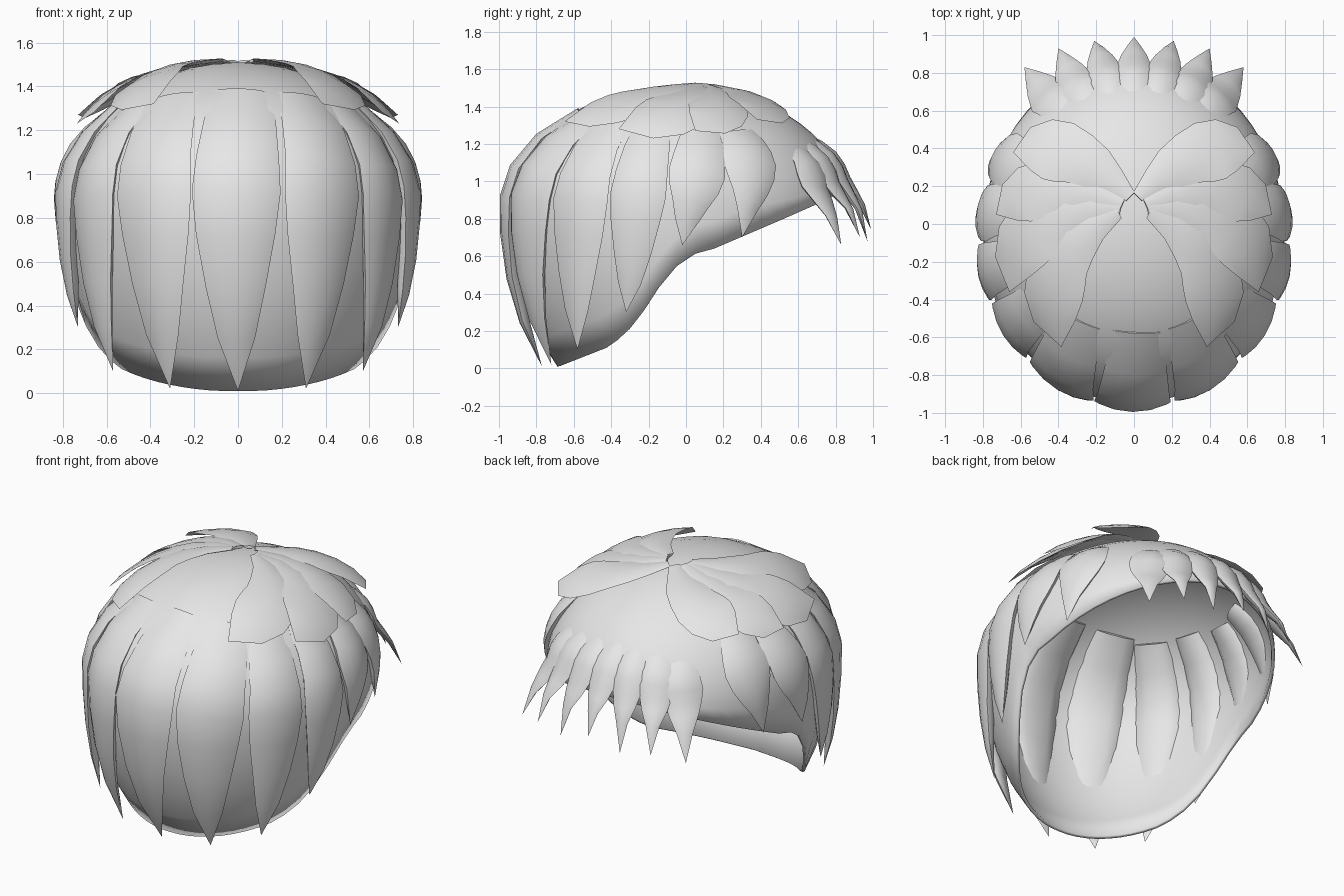
import bpy, bmesh, math
from mathutils import Vector

if "Cube" in bpy.data.objects:
    bpy.data.objects.remove(bpy.data.objects["Cube"])

C = Vector((0, -0.05, 0.85))          # centre of the head form

mat = bpy.data.materials.new("light_grey")
mat.diffuse_color = (0.8, 0.8, 0.8, 1)
mat.use_nodes = True
mat.node_tree.nodes["Principled BSDF"].inputs["Base Color"].default_value = mat.diffuse_color


def radii(d):
    return Vector((0.8, 0.92 if d.y > 0 else 0.9, 0.66 if d.z > 0 else 1.19))


def to_unit(p):
    """Head space to unit-sphere space."""
    d = Vector(p) - C
    r = radii(d)
    return Vector((d.x / r.x, d.y / r.y, d.z / r.z))


def to_head(q):
    r = radii(q)
    return C + Vector((q.x * r.x, q.y * r.y, q.z * r.z))


def table(pts, t):
    if t <= pts[0][0]:
        return pts[0][1]
    for (a, va), (b, vb) in zip(pts, pts[1:]):
        if t <= b:
            return va + (vb - va) * (t - a) / (b - a)
    return pts[-1][1]


def finish(name, bm, angle):
    bmesh.ops.remove_doubles(bm, verts=bm.verts, dist=0.0005)
    bmesh.ops.recalc_face_normals(bm, faces=bm.faces)
    me = bpy.data.meshes.new(name)
    bm.to_mesh(me)
    bm.free()
    me.materials.append(mat)
    ob = bpy.data.objects.new(name, me)
    bpy.context.collection.objects.link(ob)
    bpy.context.view_layer.objects.active = ob
    ob.select_set(True)
    bpy.ops.object.shade_smooth_by_angle(angle=math.radians(angle))
    ob.select_set(False)
    return ob


# Cap: open dome trimmed along a sloping hairline
RIM = [(-0.68, 0.01), (-0.4, 0.12), (-0.27, 0.24), (-0.12, 0.47), (0, 0.6),
       (0.15, 0.64), (0.5, 0.79), (0.75, 0.9), (0.9, 0.98)]


def dome(a, th):
    s = math.sin(th)
    return to_head(Vector((s * math.cos(a), s * math.sin(a), math.cos(th))))


def build_cap(n=56, rows=14):
    bm = bmesh.new()
    grid = []
    for i in range(n):
        a = 2 * math.pi * i / n
        lo, hi = 0.0, math.pi
        for _ in range(30):
            m = (lo + hi) / 2
            p = dome(a, m)
            if p.z > table(RIM, p.y):
                lo = m
            else:
                hi = m
        grid.append([bm.verts.new(dome(a, lo * j / rows)) for j in range(rows + 1)])
    for i in range(n):
        g, h = grid[i], grid[(i + 1) % n]
        for j in range(rows):
            bm.faces.new((g[j], g[j + 1], h[j + 1], h[j]))
    ob = finish("cap", bm, 60)
    mod = ob.modifiers.new("thickness", 'SOLIDIFY')
    mod.thickness = 0.02
    mod.offset = -1


# Lock: leaf-shaped closed strip wrapped over the head form
LONG = [(0, 0.66), (0.2, 0.88), (0.42, 1), (0.6, 0.86), (0.85, 0.42), (1, 0)]
CROWN = [(0, 0.2), (0.3, 0.7), (0.65, 1), (0.84, 0.75), (1, 0)]
SPIKE = [(0, 0.6), (0.4, 1), (0.65, 0.8), (1, 0)]


def lock(name, start, mid, tip, width, shape=LONG, out=0.03, inn=0.1,
         base=0.027, sink=0.03, rise=0.55, power=1.5, n=7):
    a, b = to_unit(start).normalized(), to_unit(mid).normalized()
    end = to_unit(tip)
    tip_level = end.length
    c = end.normalized()
    ctrl = b * 2 - (a + c) / 2

    def path(t):
        return (a * (1 - t) ** 2 + ctrl * 2 * t * (1 - t) + c * t * t).normalized()

    us = (-1, -0.85, -0.45, 0, 0.45, 0.85, 1)
    bm = bmesh.new()
    rings = []
    for k in range(n + 1):
        t = k / n
        q = path(t)
        p = to_head(q)
        tan = to_head(path(min(1, t + 0.02))) - to_head(path(max(0, t - 0.02)))
        r = radii(q)
        nor = Vector((q.x / r.x, q.y / r.y, q.z / r.z))
        side = tan.cross(nor).normalized()
        w = width * table(shape, t)
        blend = max(0, (t - rise) / (1 - rise)) ** power
        level = (1 + base) * (1 - blend) + tip_level * blend
        level -= sink * max(0, 1 - 3 * t)
        body = min(1, 0.4 + t * 3) * (1 - t ** 4)
        inner = min(1, 0.8 + t) * (1 - t ** 4)

        def vert(u, off):
            s = to_unit(p + side * (u * w)).normalized()
            return bm.verts.new(to_head(s * (level + off)))

        top = [vert(u, out * body * (1 - u * u)) for u in us]
        low = [vert(u, -inn * inner * (1 - u ** 4)) for u in us[-2:0:-1]]
        rings.append(top + low)
    m = len(rings[0])
    for g, h in zip(rings, rings[1:]):
        for i in range(m):
            j = (i + 1) % m
            bm.faces.new((g[i], g[j], h[j], h[i]))
    bm.faces.new(rings[0])
    finish(name, bm, 40)


def pair(name, start, mid, tip, width, **kw):
    for side, s in (("right", 1), ("left", -1)):
        pts = [(s * p[0], p[1], p[2]) for p in (start, mid, tip)]
        lock(f"{name}_{side}", *pts, width, **kw)


build_cap()

# Long locks hanging down the -y side and around the flanks
lock("long_lock_centre", (0.02, -0.55, 1.36), (-0.01, -0.95, 0.85), (0, -0.77, 0.01), 0.205)
pair("long_lock_inner", (0.28, -0.5, 1.35), (0.385, -0.85, 0.85), (0.31, -0.72, 0.02), 0.2)
pair("long_lock_outer", (0.47, -0.4, 1.32), (0.66, -0.57, 0.82), (0.57, -0.58, 0.1), 0.17)
pair("flank_lock_rear", (0.55, -0.17, 1.3), (0.78, -0.26, 0.87), (0.73, -0.32, 0.3), 0.15, base=0.035)
pair("flank_lock_middle", (0.6, 0.08, 1.27), (0.79, 0.05, 1.0), (0.81, -0.02, 0.66), 0.15, base=0.035)
pair("flank_lock_front", (0.56, 0.28, 1.28), (0.7, 0.35, 1.06), (0.76, 0.3, 0.7), 0.15)

# Broad crown locks radiating from the parting, lifting off towards their tips
crown = dict(shape=CROWN, out=0.02, inn=0.02, base=0.03, sink=0, rise=0.15, power=1.0)
pair("crown_lock_rear", (0.08, 0.06, 1.5), (0.37, -0.22, 1.4), (0.385, -0.65, 1.32), 0.18, **crown)
pair("crown_lock_side", (0.07, 0.08, 1.5), (0.46, 0.0, 1.36), (0.66, -0.36, 1.28), 0.19, **crown)
pair("crown_lock_middle", (0.06, 0.1, 1.5), (0.42, 0.17, 1.37), (0.73, 0.05, 1.27), 0.16, **crown)
pair("crown_lock_front", (0.02, 0.14, 1.5), (0.31, 0.34, 1.4), (0.64, 0.38, 1.33), 0.165, **crown)

# Pointed fringe on the +y side
fringe = dict(shape=SPIKE, out=0.03, inn=0.05, base=0.015, sink=0.05)
lock("fringe_centre", (0, 0.66, 1.27), (0, 0.83, 1.05), (0, 0.99, 0.74), 0.1, **fringe)
pair("fringe_inner", (0.12, 0.65, 1.26), (0.16, 0.81, 1.04), (0.21, 0.97, 0.68), 0.1, **fringe)
pair("fringe_middle", (0.24, 0.62, 1.24), (0.32, 0.76, 1.03), (0.4, 0.93, 0.7), 0.11, **fringe)
pair("fringe_outer", (0.36, 0.58, 1.22), (0.46, 0.69, 1.0), (0.58, 0.83, 0.66), 0.125, **fringe)
